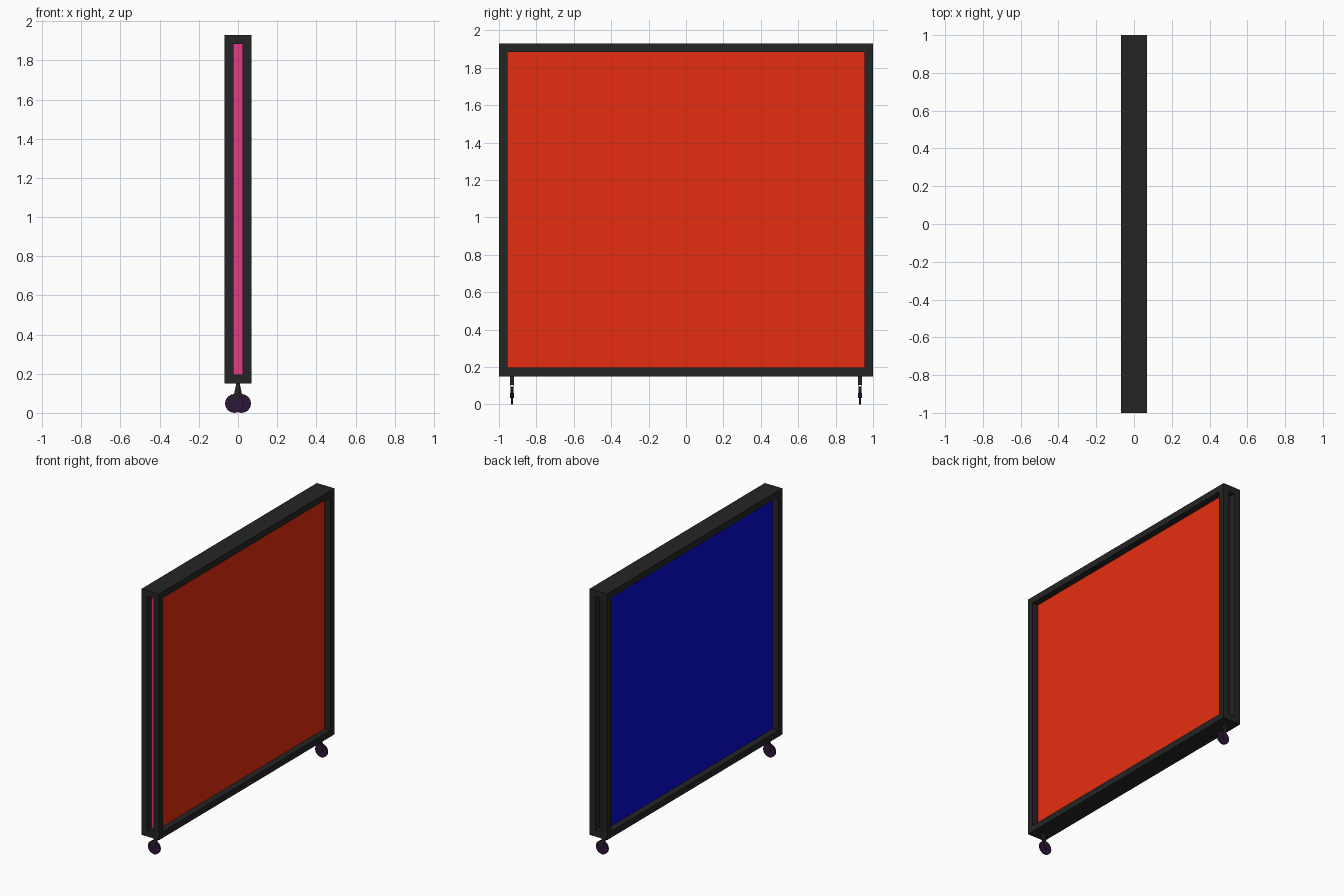
import bpy, bmesh, math
from mathutils import Matrix, Vector

if "Cube" in bpy.data.objects:
    bpy.data.objects.remove(bpy.data.objects["Cube"])


def material(name, rgb):
    m = bpy.data.materials.new(name)
    m.diffuse_color = (*rgb, 1)
    m.use_nodes = True
    m.node_tree.nodes["Principled BSDF"].inputs["Base Color"].default_value = m.diffuse_color
    return m


DARK = material("dark_frame", (0.018, 0.018, 0.018))
RED = material("red", (0.8, 0.027, 0.005))
BLUE = material("blue", (0.003, 0.003, 0.65))
PINK = material("pink", (0.8, 0.04, 0.24))
PURPLE = material("dark_purple", (0.025, 0.008, 0.04))


def make(name, bm, *mats):
    me = bpy.data.meshes.new(name)
    bm.to_mesh(me)
    bm.free()
    ob = bpy.data.objects.new(name, me)
    bpy.context.collection.objects.link(ob)
    for m in mats:
        me.materials.append(m)
    return ob


def add_box(bm, lo, hi):
    lo, hi = Vector(lo), Vector(hi)
    bmesh.ops.create_cube(bm, size=1, matrix=Matrix.Translation((lo + hi) / 2)
                          @ Matrix.Diagonal((*(hi - lo), 1)))


def disc(name, centre, radius, depth, sides, mat):
    bm = bmesh.new()
    bmesh.ops.create_cone(bm, cap_ends=True, segments=sides, radius1=radius,
                          radius2=radius, depth=depth,
                          matrix=Matrix.Translation(centre) @ Matrix.Rotation(math.pi / 2, 4, 'X'))
    ob = make(name, bm, mat)
    bpy.context.view_layer.objects.active = ob
    ob.select_set(True)
    bpy.ops.object.shade_smooth_by_angle(angle=math.radians(35))
    ob.select_set(False)


X, Z0, Z1, T = 0.07, 0.15, 1.93, 0.046   # frame half depth, bottom, top, bar size

# Solid top and bottom rails
for name, z in (("bottom_rail", Z0), ("top_rail", Z1 - T)):
    bm = bmesh.new()
    add_box(bm, (-X, -1, z), (X, 1, z + T))
    make(name, bm, DARK)

# Corner posts, leaving a slot at each end
for end, y in (("front", -1), ("back", 1 - T)):
    for side, x in (("left", -X), ("right", X - T)):
        bm = bmesh.new()
        add_box(bm, (x, y, Z0 + T), (x + T, y + T, Z1 - T))
        make(f"{end}_{side}_post", bm, DARK)

# Panel: red right, blue left, pink front edge, dark elsewhere
bm = bmesh.new()
add_box(bm, (T - X, T - 1, Z0 + T), (X - T, 1 - T, Z1 - T))
bm.normal_update()
for f in bm.faces:
    n = f.normal
    f.material_index = 0 if n.x > .5 else 1 if n.x < -.5 else 2 if n.y < -.5 else 3
make("panel", bm, RED, BLUE, PINK, DARK)

# Casters trail to opposite sides at the two ends
for end, s in (("front", -1), ("back", 1)):
    y, wx, r = s * 0.93, s * 0.018, 0.048
    disc(f"{end}_wheel", (wx, y, r), r, 0.012, 24, PURPLE)
    disc(f"{end}_axle", (wx, y, r), 0.014, 0.022, 12, PURPLE)
    bm = bmesh.new()
    profile = [(-0.009, Z0), (0.009, Z0), (wx + 0.012, r), (wx, r - 0.012), (wx - 0.012, r)]
    for a in (-0.010, 0.007):   # slanted fork plates
        f = bm.faces.new([bm.verts.new((x, y + a, z)) for x, z in profile])
        ext = bmesh.ops.extrude_face_region(bm, geom=[f])["geom"]
        bmesh.ops.translate(bm, vec=(0, 0.003, 0),
                            verts=[v for v in ext if isinstance(v, bmesh.types.BMVert)])
    add_box(bm, (-0.009, y - 0.010, 0.105), (0.009, y + 0.010, Z0))   # fork bridge
    bmesh.ops.recalc_face_normals(bm, faces=bm.faces)
    make(f"{end}_fork", bm, DARK)
